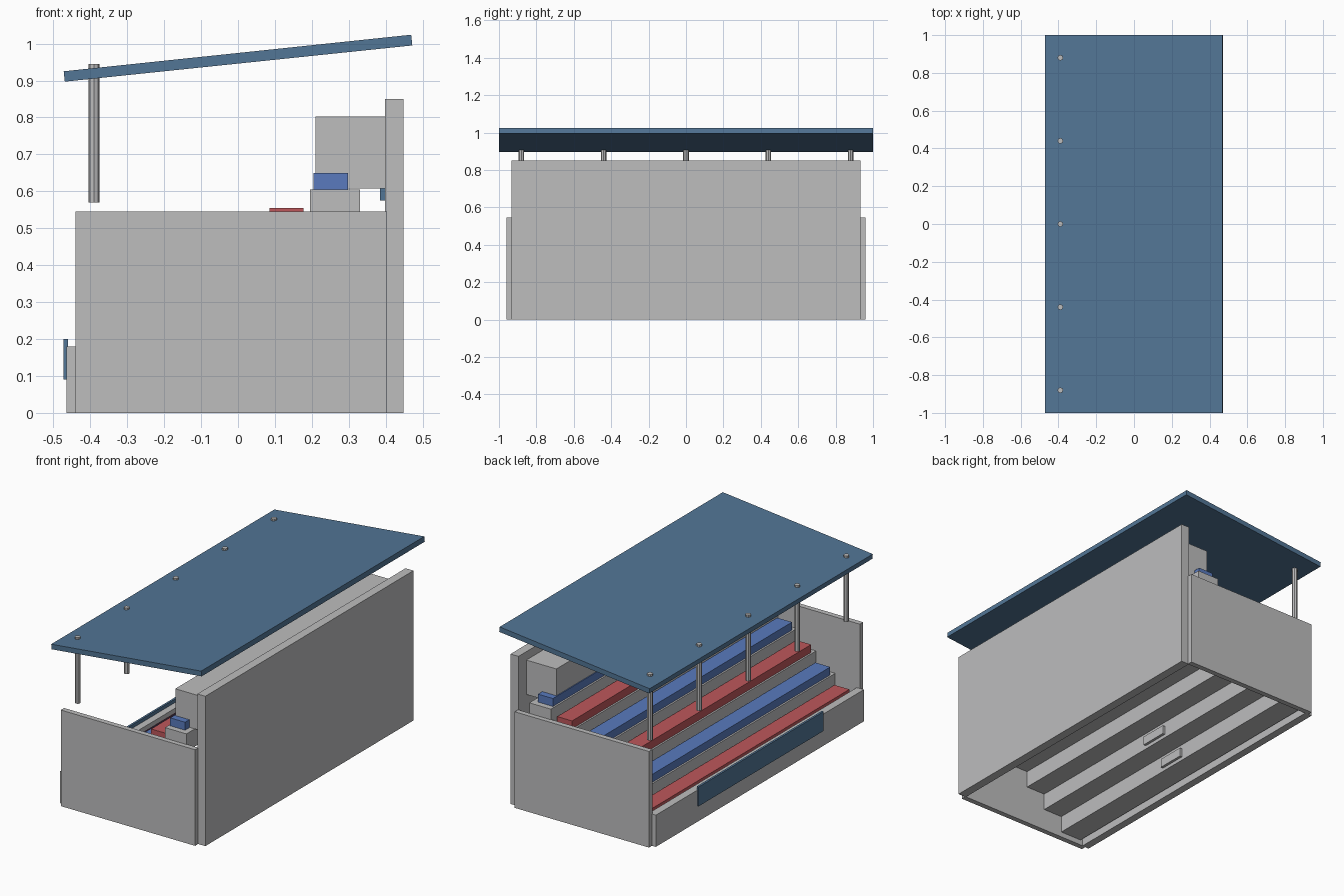
import bpy
import bmesh

old = bpy.data.objects.get("Cube")
if old:
    bpy.data.objects.remove(old, do_unlink=True)


def make_material(name, rgb):
    mat = bpy.data.materials.new(name)
    mat.use_nodes = True
    mat.diffuse_color = (*rgb, 1)
    mat.node_tree.nodes["Principled BSDF"].inputs["Base Color"].default_value = (*rgb, 1)
    return mat


concrete = make_material("concrete grey", (0.51, 0.51, 0.515))
slate = make_material("slate blue", (0.085, 0.18, 0.305))
blue = make_material("seat blue", (0.1, 0.195, 0.51))
red = make_material("seat red", (0.51, 0.095, 0.105))


def add_object(name, bm, mat):
    bmesh.ops.recalc_face_normals(bm, faces=bm.faces)
    mesh = bpy.data.meshes.new(name)
    bm.to_mesh(mesh)
    bm.free()
    mesh.materials.append(mat)
    obj = bpy.data.objects.new(name, mesh)
    bpy.context.collection.objects.link(obj)
    return obj


def prism(name, profile, y0, y1, mat):
    """Extrude an x-z profile along y."""
    bm = bmesh.new()
    face = bm.faces.new([bm.verts.new((x, y0, z)) for x, z in profile])
    new = bmesh.ops.extrude_face_region(bm, geom=[face])["geom"]
    verts = [v for v in new if isinstance(v, bmesh.types.BMVert)]
    bmesh.ops.translate(bm, verts=verts, vec=(0, y1 - y0, 0))
    return add_object(name, bm, mat)


def box(name, x0, x1, y0, y1, z0, z1, mat):
    return prism(name, [(x0, z0), (x1, z0), (x1, z1), (x0, z1)], y0, y1, mat)


# Outer walls
HALF = 0.933
box("back_wall", 0.398, 0.448, -HALF, HALF, 0, 0.85, concrete)
box("front_wall", -0.464, -0.42, -HALF, HALF, 0, 0.18, concrete)
box("left_end_wall", -0.44, 0.403, HALF - 0.003, 0.96, 0, 0.545, concrete)
box("right_end_wall", -0.44, 0.403, -0.96, 0.003 - HALF, 0, 0.545, concrete)

# Terraces with alternating benches
PITCH, RISE = 0.12, 0.095
for row in range(6):
    x = -0.405 + PITCH * row
    top = 0.13 + RISE * row
    box(f"terrace_{row + 1}", x, x + 0.135, -HALF, HALF, top - 0.1, top, concrete)
    box(f"bench_{row + 1}", x + 0.01, x + 0.103, -0.9, 0.9, top, top + 0.045,
        blue if row % 2 else red)

# Small blocks behind the two lowest terraces
for row in range(2):
    x = -0.27 + PITCH * row
    z = 0.05 + RISE * row
    box(f"support_block_{row + 1}", x - 0.02, x + 0.015, -0.08, 0.08, z, z + 0.05, concrete)

# Overhanging cabin and boards
box("cabin", 0.21, 0.4, -0.862, 0.862, 0.607, 0.802, concrete)
box("front_board", -0.472, -0.46, -0.56, 0.56, 0.09, 0.2, slate)
box("back_board", 0.385, 0.4, -0.56, 0.56, 0.575, 0.685, slate)

# Sloping roof
prism("roof", [(-0.469, 0.897), (0.472, 0.995), (0.469, 1.024), (-0.472, 0.925)],
      -1, 1, slate)

# Roof posts
for i in range(5):
    bm = bmesh.new()
    bmesh.ops.create_cone(bm, cap_ends=True, segments=8, radius1=0.015,
                          radius2=0.015, depth=0.375)
    post = add_object(f"roof_post_{i + 1}", bm, concrete)
    post.location = (-0.39, 0.44 * (i - 2), 0.757)
